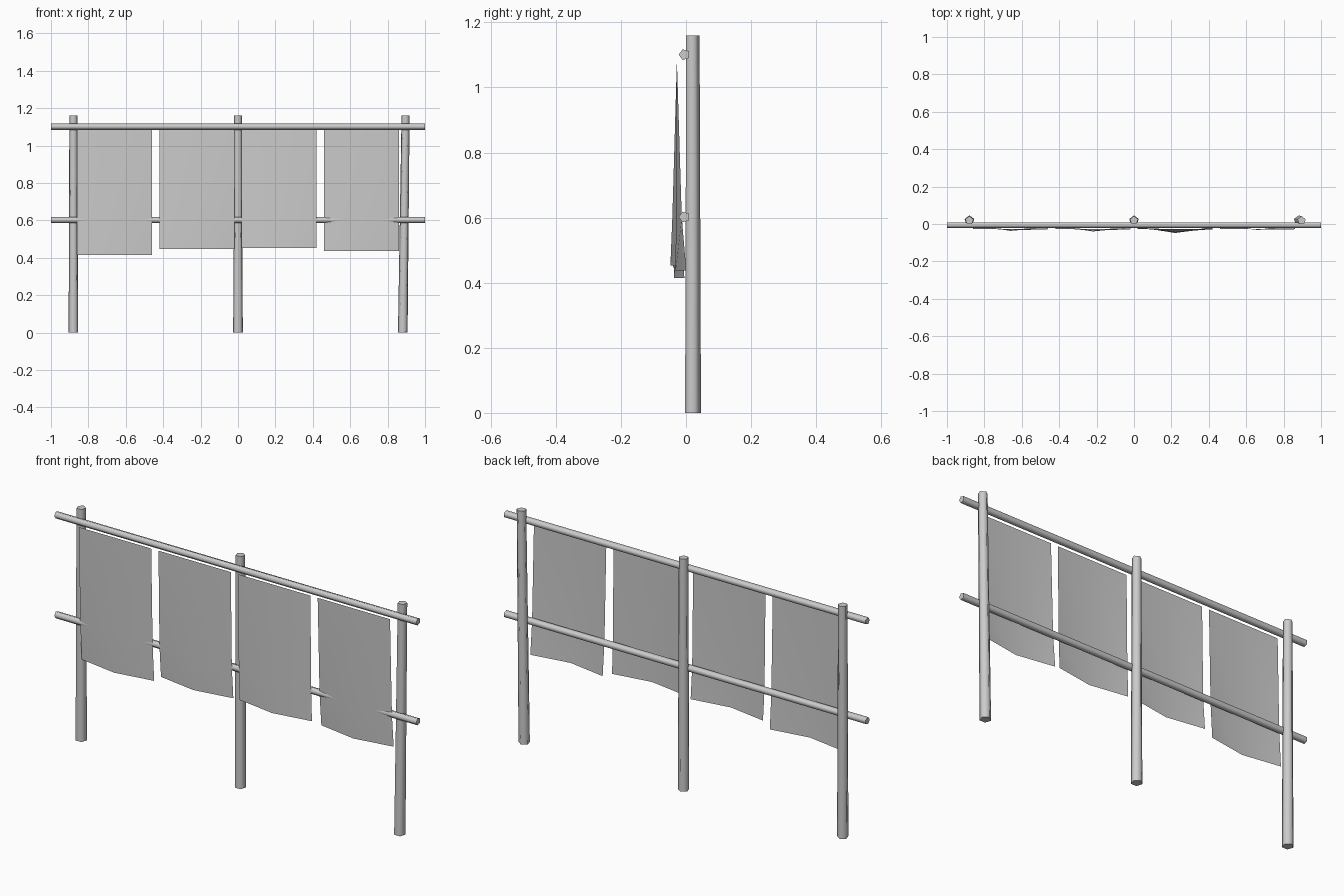
import bpy
import bmesh
from math import sin, cos, tau, radians
from mathutils import Vector

if "Cube" in bpy.data.objects:
    bpy.data.objects.remove(bpy.data.objects["Cube"])


def finish(name, bm, angle):
    me = bpy.data.meshes.new(name)
    bm.to_mesh(me)
    bm.free()
    ob = bpy.data.objects.new(name, me)
    bpy.context.collection.objects.link(ob)
    bpy.ops.object.select_all(action='DESELECT')
    ob.select_set(True)
    bpy.context.view_layer.objects.active = ob
    bpy.ops.object.shade_smooth_by_angle(angle=radians(angle))
    return ob


def rod(name, a, b, ra, rb, u, v, sides=5):
    """Capped tapered pole from a to b; the first corner points along u."""
    bm = bmesh.new()
    rings = []
    for c, r in ((a, ra), (b, rb)):
        rings.append([bm.verts.new(Vector(c)
                      + Vector(u) * r * cos(tau * i / sides)
                      + Vector(v) * r * sin(tau * i / sides)) for i in range(sides)])
    lo, hi = rings
    for i in range(sides):
        j = (i + 1) % sides
        bm.faces.new((lo[i], lo[j], hi[j], hi[i]))
    bm.faces.new(lo)
    bm.faces.new(hi)
    bmesh.ops.recalc_face_normals(bm, faces=bm.faces)
    return finish(name, bm, 75)


def cloth(name, x, bottom, rows_y):
    """Hanging sheet, creased down the middle; rows_y = (edge, middle) y per row."""
    bm = bmesh.new()
    grid = []
    for z, (edge, mid) in zip((1.085, 0.6, bottom), rows_y):
        grid.append([bm.verts.new((x + dx, y, z))
                     for dx, y in ((-0.2, edge), (0, mid), (0.2, edge))])
    for r in range(2):
        for c in range(2):
            bm.faces.new((grid[r + 1][c], grid[r + 1][c + 1],
                          grid[r][c + 1], grid[r][c]))
    return finish(name, bm, 60)


# Upright posts, five-sided, the right one leaning slightly
for side, x0, x1 in (("left", -0.88, -0.88), ("middle", 0, 0), ("right", 0.881, 0.896)):
    rod(f"post_{side}", (x0, 0.019, 0), (x1, 0.019, 1.16), 0.027, 0.0227,
        (0, 1, 0), (1, 0, 0))

# Horizontal rails
for level, z in (("top", 1.101), ("middle", 0.602)):
    rod(f"rail_{level}", (-1, -0.005, z), (1, -0.005, z), 0.0175, 0.0175,
        (0, -1, 0), (0, 0, 1))

# Four hanging cloth panels
top = (-0.028, -0.028)
panels = (
    (0.415, (-0.017, -0.034), (-0.005, -0.037)),
    (0.447, (-0.020, -0.036), (-0.008, -0.040)),
    (0.453, (-0.022, -0.042), (-0.016, -0.048)),
    (0.437, (-0.013, -0.031), (0.001, -0.032)),
)
for i, (bottom, mid, low) in enumerate(panels):
    cloth(f"cloth_panel_{i + 1}", -0.66 + 0.44 * i, bottom, (top, mid, low))
